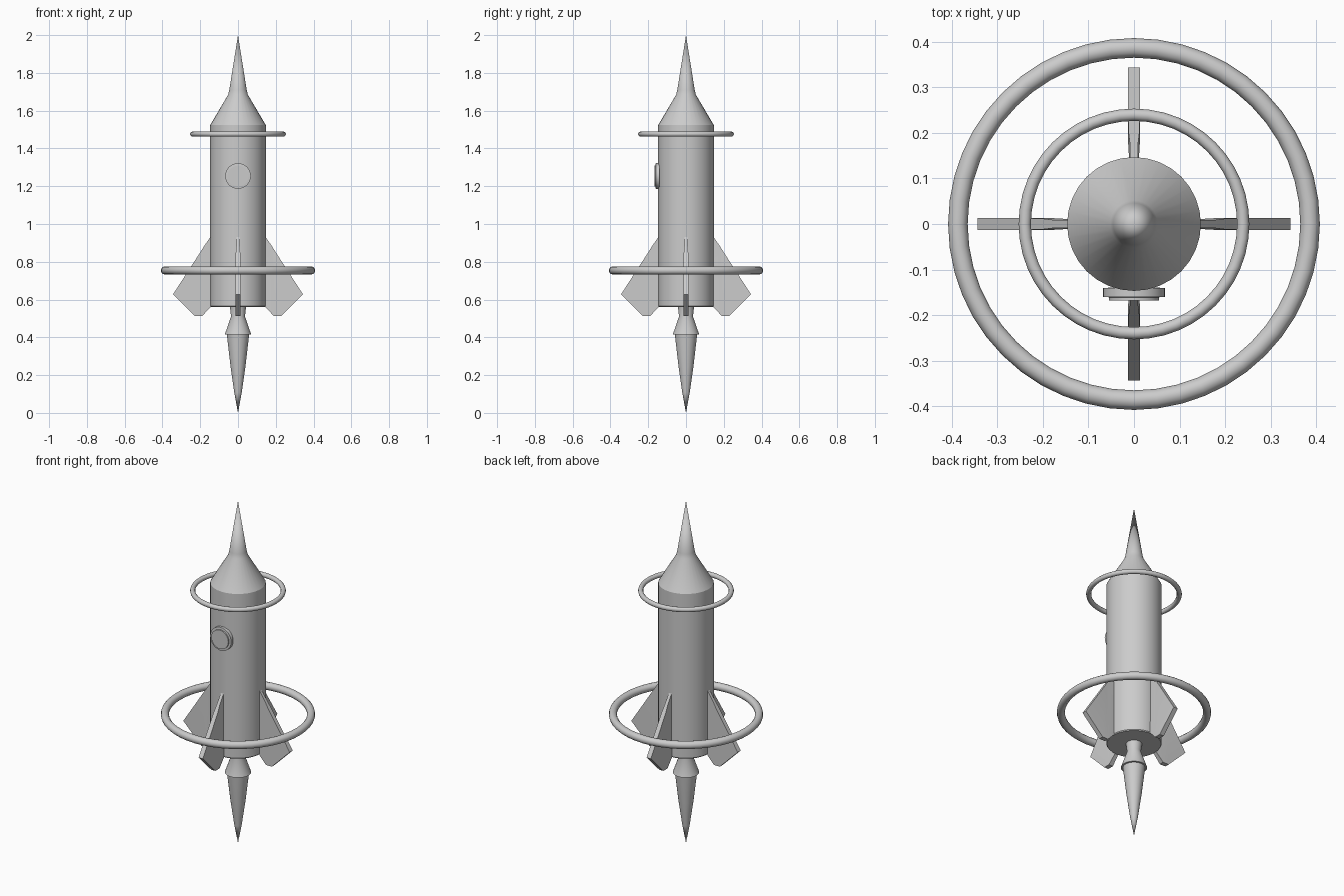
import bpy, bmesh, math
from mathutils import Matrix

if "Cube" in bpy.data.objects:
    bpy.data.objects.remove(bpy.data.objects["Cube"])

grey = bpy.data.materials.new("light grey")
grey.diffuse_color = (0.6, 0.6, 0.6, 1)
grey.use_nodes = True
grey.node_tree.nodes["Principled BSDF"].inputs["Base Color"].default_value = grey.diffuse_color


def finish(name, bm, angle=28):
    bmesh.ops.remove_doubles(bm, verts=bm.verts, dist=1e-5)
    bmesh.ops.recalc_face_normals(bm, faces=bm.faces)
    mesh = bpy.data.meshes.new(name)
    bm.to_mesh(mesh)
    bm.free()
    mesh.materials.append(grey)
    mesh.shade_smooth()
    mesh.set_sharp_from_angle(angle=math.radians(angle))
    obj = bpy.data.objects.new(name, mesh)
    bpy.context.collection.objects.link(obj)
    return obj


def lathe(name, profile, n=32, matrix=Matrix(), angle=28):
    """Revolve (radius, height) points around z; ends should sit on the axis."""
    bm = bmesh.new()
    rings = [[bm.verts.new((r * math.cos(2 * math.pi * i / n), r * math.sin(2 * math.pi * i / n), z))
              for i in range(n)] if r > 0 else [bm.verts.new((0, 0, z))] for r, z in profile]
    for a, b in zip(rings, rings[1:]):
        for i in range(n):
            j = (i + 1) % n
            if len(a) == 1:
                bm.faces.new((a[0], b[j], b[i]))
            elif len(b) == 1:
                bm.faces.new((a[i], a[j], b[0]))
            else:
                bm.faces.new((a[i], a[j], b[j], b[i]))
    bm.transform(matrix)
    return finish(name, bm, angle)


def ring(name, z, major, minor, n=48):
    bpy.ops.mesh.primitive_torus_add(location=(0, 0, z), major_radius=major, minor_radius=minor,
                                     major_segments=n, minor_segments=12)
    obj = bpy.context.object
    obj.name = name
    obj.data.materials.append(grey)
    obj.data.shade_smooth()


# hull and nose
lathe("hull", [(0, 0.56), (0.143, 0.56), (0.147, 0.565), (0.147, 1.524), (0, 1.524)])
lathe("nose_cone", [(0, 1.524), (0.147, 1.524), (0.052, 1.685), (0.046, 1.71), (0, 2.0)])

# engine nozzle and flame
lathe("nozzle", [(0, 0.57), (0.043, 0.565), (0.037, 0.51), (0.07, 0.415), (0, 0.415)])
lathe("flame", [(0, 0.42), (0.059, 0.415), (0.04, 0.25), (0.02, 0.11), (0, 0.0)])

# round window on the front
lathe("window", [(0, 0.135), (0.068, 0.141), (0.068, 0.160), (0.055, 0.161), (0.055, 0.168), (0, 0.168)],
      matrix=Matrix.Translation((0, 0, 1.254)) @ Matrix.Rotation(math.pi / 2, 4, "X"))

# orbit rings
ring("upper_ring", 1.476, 0.24, 0.0135)
ring("lower_ring", 0.754, 0.387, 0.0215)

# four fins: (distance out, height, half thickness), thinner at the root
outline = [(0.13, 0.955, 0.008), (0.178, 0.885, 0.009), (0.205, 0.842, 0.0125), (0.344, 0.628, 0.0135),
           (0.228, 0.513, 0.0135), (0.19, 0.513, 0.0135), (0.13, 0.575, 0.01)]
for k, side in enumerate(("right", "back", "left", "front")):
    bm = bmesh.new()
    plus = [bm.verts.new((x, t, z)) for x, z, t in outline]
    minus = [bm.verts.new((x, -t, z)) for x, z, t in outline]
    for loop in (plus, minus):
        for ids in ((0, 1, 6), (1, 2, 5, 6), (2, 3, 4, 5)):
            bm.faces.new([loop[i] for i in ids])
    for i in range(len(outline)):
        j = (i + 1) % len(outline)
        bm.faces.new((plus[i], plus[j], minus[j], minus[i]))
    bm.transform(Matrix.Rotation(k * math.pi / 2, 4, "Z"))
    finish(side + "_fin", bm, 20)
